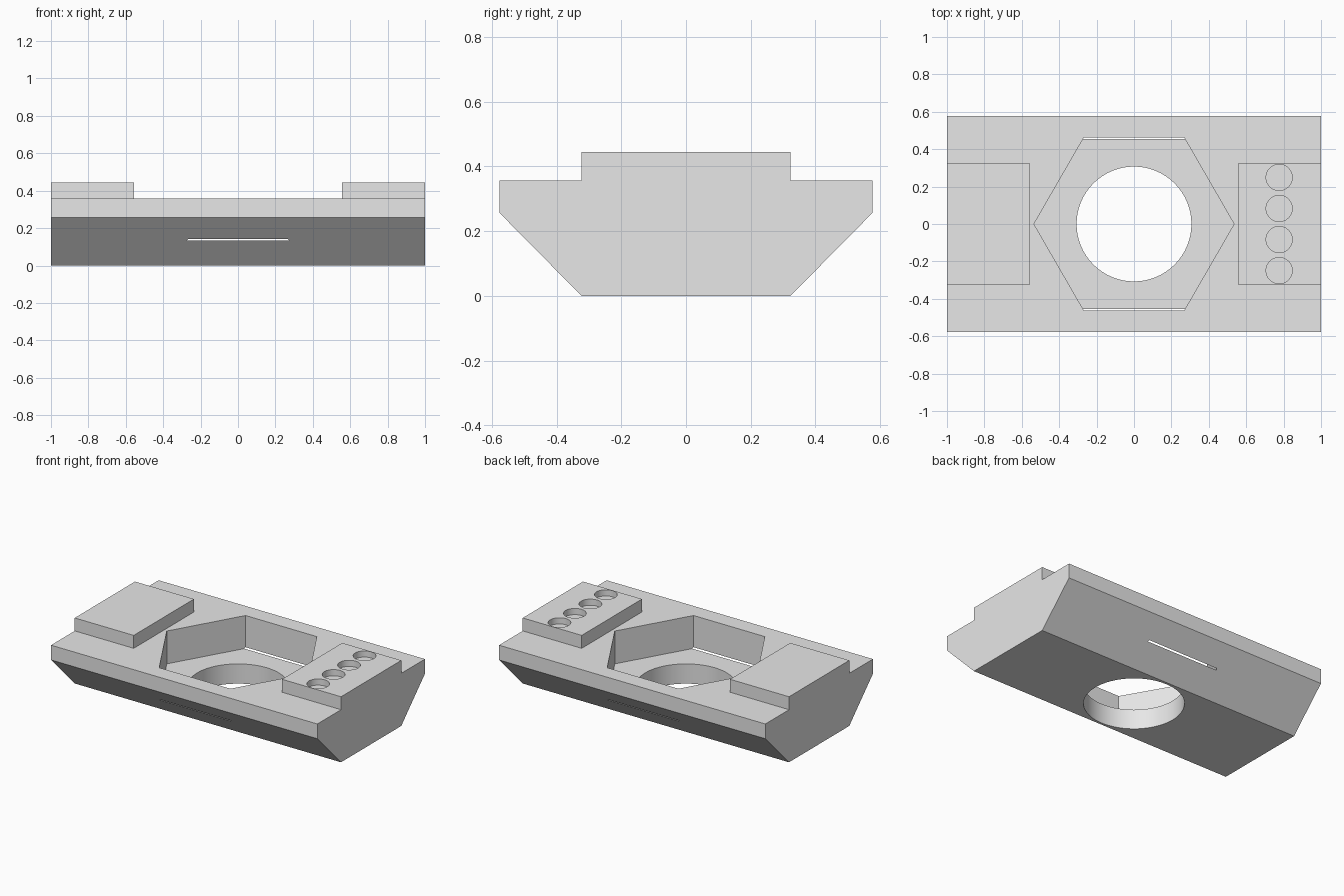
import bpy, bmesh, math
from mathutils import Vector

if "Cube" in bpy.data.objects:
    bpy.data.objects.remove(bpy.data.objects["Cube"])

LENGTH = 1.0                       # half length along x
SHOULDER, PAD_TOP = 0.357, 0.445   # heights
PAD_IN, PAD_HALF = 0.557, 0.323    # inner end and half width of the pads

grey = bpy.data.materials.new("light grey")
grey.diffuse_color = (0.8, 0.8, 0.8, 1)
grey.use_nodes = True
grey.node_tree.nodes["Principled BSDF"].inputs["Base Color"].default_value = grey.diffuse_color


def prism(name, points, offset):
    """Closed prism: a polygon extruded by the offset vector."""
    bm = bmesh.new()
    face = bm.faces.new([bm.verts.new(p) for p in points])
    ext = bmesh.ops.extrude_face_region(bm, geom=[face], use_keep_orig=True)
    verts = [g for g in ext["geom"] if isinstance(g, bmesh.types.BMVert)]
    bmesh.ops.translate(bm, verts=verts, vec=Vector(offset))
    bmesh.ops.recalc_face_normals(bm, faces=bm.faces)
    mesh = bpy.data.meshes.new(name)
    bm.to_mesh(mesh)
    bm.free()
    mesh.materials.append(grey)
    obj = bpy.data.objects.new(name, mesh)
    bpy.context.collection.objects.link(obj)
    return obj


def round_prism(name, x, y, radius, sides, z0, z1):
    """Upright regular prism with its first corner toward +x."""
    step = 2 * math.pi / sides
    ring = [(x + radius * math.cos(i * step), y + radius * math.sin(i * step), z0)
            for i in range(sides)]
    return prism(name, ring, (0, 0, z1 - z0))


def combine(target, tool, operation):
    """Apply a boolean and discard the tool."""
    bpy.context.view_layer.objects.active = target
    mod = target.modifiers.new("combine", 'BOOLEAN')
    mod.operation, mod.object, mod.solver = operation, tool, 'EXACT'
    bpy.ops.object.modifier_apply(modifier=mod.name)
    bpy.data.objects.remove(tool)


# Body: chamfered bar running along x
half = [(0.323, 0), (0.577, 0.257), (0.577, SHOULDER)]
section = half + [(-y, z) for y, z in reversed(half)]
body = prism("clamp_body", [(-LENGTH, y, z) for y, z in section], (2 * LENGTH, 0, 0))

# Raised pads at both ends
for side in (-1, 1):
    z = 0.3
    corners = [(side * PAD_IN, -PAD_HALF, z), (side * LENGTH, -PAD_HALF, z),
               (side * LENGTH, PAD_HALF, z), (side * PAD_IN, PAD_HALF, z)]
    combine(body, prism("pad", corners, (0, 0, PAD_TOP - z)), 'UNION')

# Hexagonal pocket, just breaking through the chamfers
combine(body, round_prism("hex_cutter", 0, 0, 0.535, 6, 0.134, 0.6), 'DIFFERENCE')

# Central through bore
combine(body, round_prism("bore_cutter", 0, 0, 0.307, 64, -0.1, 0.3), 'DIFFERENCE')

# Row of four shallow round recesses in the right pad
for i in range(4):
    y = -0.249 + i * 0.166
    combine(body, round_prism("recess_cutter", 0.776, y, 0.07, 48,
                              PAD_TOP - 0.042, 0.6), 'DIFFERENCE')

bpy.ops.object.select_all(action='DESELECT')
body.select_set(True)
bpy.context.view_layer.objects.active = body
bpy.ops.object.shade_smooth_by_angle(angle=math.radians(30))
